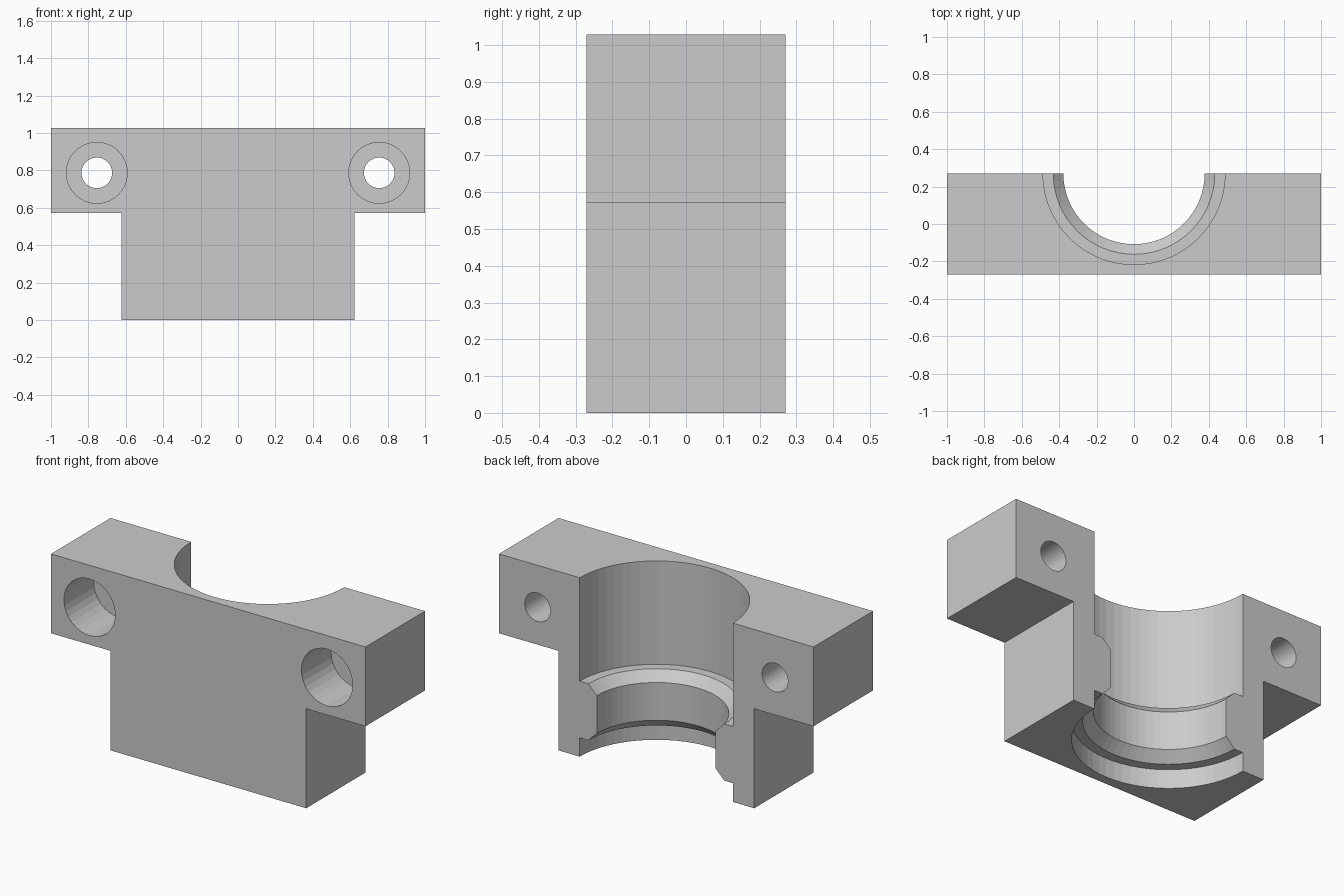
import bpy, bmesh
from math import cos, sin, pi
from mathutils import Matrix

if "Cube" in bpy.data.objects:
    bpy.data.objects.remove(bpy.data.objects["Cube"])

HALF_DEPTH = 0.27


def make_object(name, bm):
    bmesh.ops.recalc_face_normals(bm, faces=bm.faces[:])
    mesh = bpy.data.meshes.new(name)
    bm.to_mesh(mesh)
    bm.free()
    obj = bpy.data.objects.new(name, mesh)
    bpy.context.collection.objects.link(obj)
    return obj


def turned_solid(name, profile, sides, matrix):
    """Closed solid of revolution from (radius, height) pairs."""
    bm = bmesh.new()
    rings = [[bm.verts.new((r * cos(2 * pi * i / sides), r * sin(2 * pi * i / sides), z))
              for i in range(sides)] for r, z in profile]
    for a, b in zip(rings, rings[1:]):
        for i in range(sides):
            j = (i + 1) % sides
            bm.faces.new((a[i], a[j], b[j], b[i]))
    bm.faces.new(rings[0])
    bm.faces.new(rings[-1])
    bm.transform(matrix)
    return make_object(name, bm)


# T-shaped block, extruded front to back
half = [(0.623, 0), (0.623, 0.572), (1, 0.572), (1, 1.028)]
outline = half + [(-x, z) for x, z in reversed(half)]
bm = bmesh.new()
face = bm.faces.new([bm.verts.new((x, -HALF_DEPTH, z)) for x, z in outline])
ext = bmesh.ops.extrude_face_region(bm, geom=[face])
bmesh.ops.translate(bm, vec=(0, 2 * HALF_DEPTH, 0),
                    verts=[v for v in ext["geom"] if isinstance(v, bmesh.types.BMVert)])
block = make_object("clamp_half_block", bm)

# Stepped half bore with a chamfered inner collar, axis on the back face
bore = [(0.487, -0.2), (0.487, 0.108), (0.432, 0.108), (0.378, 0.163),
        (0.378, 0.38), (0.432, 0.434), (0.487, 0.434), (0.487, 1.2)]
cutters = [turned_solid("bore_cutter", bore, 64, Matrix.Translation((0, HALF_DEPTH, 0)))]

# Counterbored bolt holes running front to back
bolt = [(0.163, -0.5), (0.163, 0), (0.082, 0), (0.082, 0.5)]
for side in (-1, 1):
    place = Matrix.Translation((side * 0.755, 0, 0.787)) @ Matrix.Rotation(-pi / 2, 4, 'X')
    cutters.append(turned_solid("bolt_hole_cutter", bolt, 32, place))

# Cut the block, then clear the cutters away
bpy.context.view_layer.objects.active = block
for cutter in cutters:
    cutter.hide_render = True
    mod = block.modifiers.new("cut", 'BOOLEAN')
    mod.operation = 'DIFFERENCE'
    mod.solver = 'EXACT'
    mod.object = cutter
    bpy.ops.object.modifier_apply(modifier=mod.name)
    bpy.data.objects.remove(cutter)
